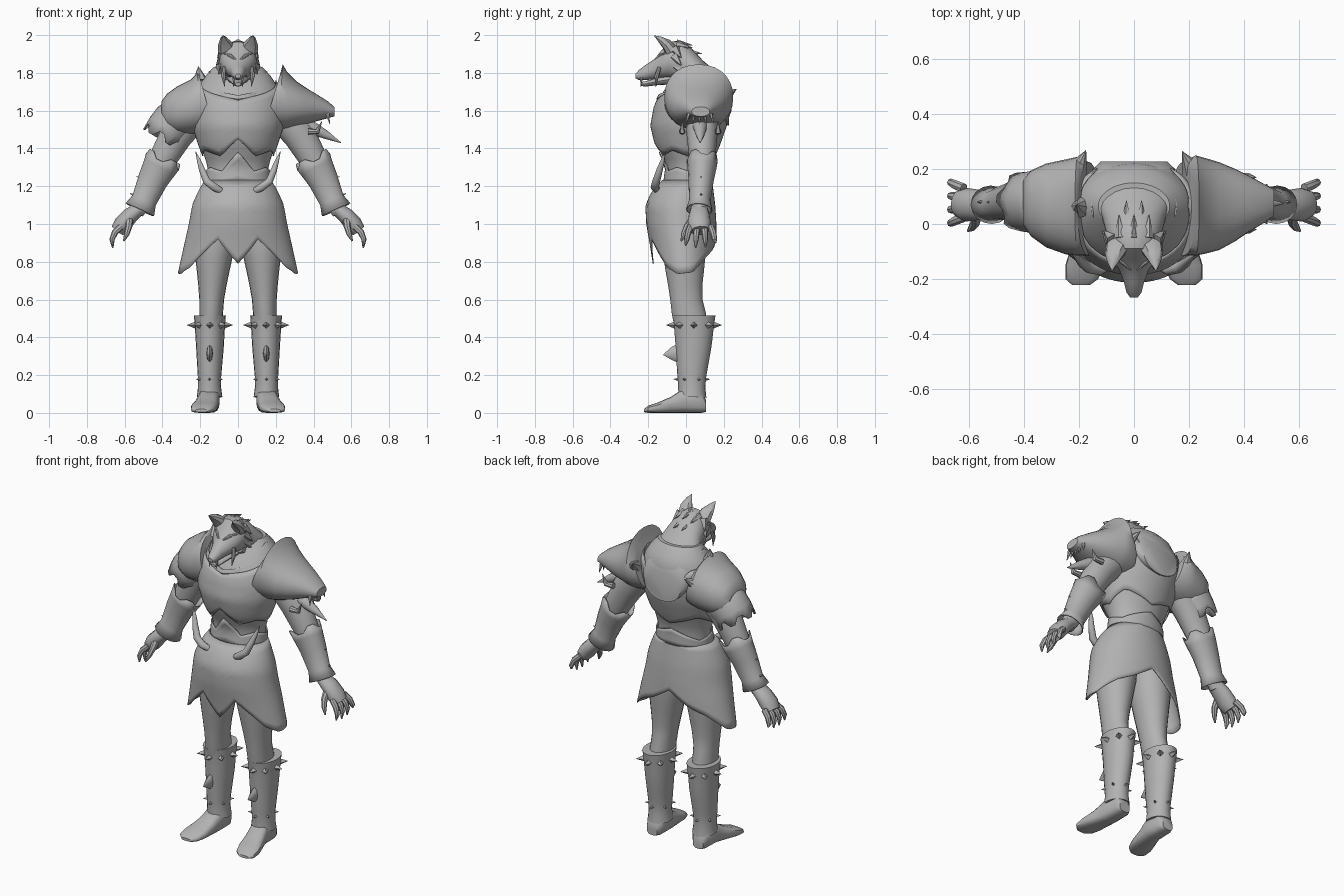
import bpy, bmesh, math
from mathutils import Vector

mat = bpy.data.materials.new("plain_grey")
mat.diffuse_color = (0.45, 0.45, 0.45, 1)


def lerp_table(table, k):
    """Linear interpolation in rows whose first entry is the sorted key."""
    if k <= table[0][0]:
        return table[0][1:]
    for a, b in zip(table, table[1:]):
        if k <= b[0]:
            t = (k - a[0]) / (b[0] - a[0])
            return [p + (q - p) * t for p, q in zip(a[1:], b[1:])]
    return table[-1][1:]


def skin(name, rings, cap=True, mirror=False, thick=0):
    """Join equal rings of points into a surface."""
    bm = bmesh.new()
    vs = [[bm.verts.new(p) for p in r] for r in rings]
    n = len(vs[0])
    for a, b in zip(vs, vs[1:]):
        for i in range(n):
            j = (i + 1) % n
            bm.faces.new((a[i], a[j], b[j], b[i]))
    if cap:
        bm.faces.new(vs[0][::-1])
        bm.faces.new(vs[-1])
    bmesh.ops.recalc_face_normals(bm, faces=bm.faces)
    me = bpy.data.meshes.new(name)
    bm.to_mesh(me)
    bm.free()
    me.materials.append(mat)
    ob = bpy.data.objects.new(name, me)
    bpy.context.collection.objects.link(ob)
    if thick:
        m = ob.modifiers.new("thickness", 'SOLIDIFY')
        m.thickness, m.offset = thick, 0
    if mirror:
        ob.modifiers.new("mirror", 'MIRROR')
    return ob


def shell(name, prof, bottom, top, n=48, rows=8, grow=0, **kw):
    """Upright tube. prof rows: z, x0, x1, y0, y1. bottom/top: height or rows (degrees from front, z)."""
    rings = []
    for r in range(rows + 1):
        ring = []
        for i in range(n):
            a = 2 * math.pi * i / n
            d = math.degrees(a)
            d = min(d, 360 - d)
            lo, hi = [f if isinstance(f, float) else lerp_table(f, d)[0] for f in (bottom, top)]
            z = lo + (hi - lo) * r / rows
            x0, x1, y0, y1 = lerp_table(prof, z)
            ring.append(((x0 + x1) / 2 + math.sin(a) * ((x1 - x0) / 2 + grow),
                         (y0 + y1) / 2 - math.cos(a) * ((y1 - y0) / 2 + grow), z))
        rings.append(ring)
    return skin(name, rings, **kw)


def loft(name, axis, rows, n=20, power=1.0, **kw):
    """Loft along x or y. rows: position, side0, side1, z0, z1, shear."""
    rings = []
    for row in rows:
        k, s0, s1, z0, z1 = row[:5]
        sh = row[5] if len(row) > 5 else 0
        ring = []
        for i in range(n):
            a = 2 * math.pi * i / n
            c, s = [math.copysign(abs(v) ** power, v) for v in (math.cos(a), math.sin(a))]
            side, z = (s0 + s1) / 2 + c * (s1 - s0) / 2, (z0 + z1) / 2 + s * (z1 - z0) / 2
            p = k + sh * s
            ring.append((p, side, z) if axis == 'x' else (side, p, z))
        rings.append(ring)
    return skin(name, rings, **kw)


def limb(name, pts, n=16, flat=1.0, jag=0, **kw):
    """Tube along a path. pts: x, y, z, radius. jag makes a toothed far end."""
    P = [Vector(p[:3]) for p in pts]
    rings = []
    for i, p in enumerate(P):
        t = (P[min(i + 1, len(P) - 1)] - P[max(i - 1, 0)]).normalized()
        u = Vector((0, 1, 0)) if abs(t.y) < 0.9 else Vector((1, 0, 0))
        w = t.cross(u).normalized()
        u = w.cross(t)
        off = jag if i == len(P) - 1 else 0
        rings.append([p + (u * math.cos(2 * math.pi * k / n) * flat + w * math.sin(2 * math.pi * k / n)) * pts[i][3]
                      + t * off * ((k // 2) % 2) for k in range(n)])
    return skin(name, rings, **kw)


def spike(name, base, tip, r, n=6, **kw):
    return limb(name, [(*base, r), (*tip, 0.001)], n=n, **kw)


# Torso, breastplate, collar and belt
body = [(1.15, -.165, .165, -.12, .13), (1.30, -.16, .16, -.10, .13), (1.36, -.178, .178, -.125, .145),
        (1.42, -.20, .20, -.155, .17), (1.52, -.232, .232, -.178, .205), (1.62, -.24, .24, -.16, .222),
        (1.70, -.225, .225, -.125, .228), (1.77, -.185, .185, -.07, .21), (1.83, -.13, .13, -.02, .15)]
shell("torso", body, 1.15, 1.83, rows=14)
shell("breastplate", body, [(0, 1.45), (28, 1.36), (60, 1.39), (90, 1.36), (130, 1.42), (180, 1.36)],
      [(0, 1.655), (35, 1.69), (90, 1.76), (140, 1.72), (180, 1.52)], rows=10, grow=.008, cap=False, thick=.006)
shell("abdomen_plate", body, 1.22, [(0, 1.38), (30, 1.28), (60, 1.30), (120, 1.26), (180, 1.32)],
      rows=4, grow=.007, cap=False, thick=.006)
shell("collar", [(1.64, -.17, .17, -.165, .22), (1.75, -.16, .16, -.11, .215), (1.83, -.15, .15, -.05, .18)],
      [(0, 1.66), (50, 1.68), (180, 1.62)], [(0, 1.68), (35, 1.70), (80, 1.81), (110, 1.80), (140, 1.72), (180, 1.66)],
      rows=4, cap=False, thick=.006)

# Skirt with a pointed hem and long side flaps
skirt = [(.74, -.315, .315, -.165, .155), (.90, -.28, .28, -.19, .16), (1.0, -.257, .257, -.208, .158),
         (1.1, -.24, .24, -.212, .152), (1.18, -.205, .205, -.175, .142), (1.23, -.172, .172, -.125, .135)]
shell("skirt", skirt, [(0, .79), (22.5, .92), (56, .77), (75, .735), (105, .745), (135, .83), (155, .87), (180, .95)],
      [(0, 1.23), (150, 1.23), (180, 1.26)], n=64, rows=12, cap=False, thick=.006)
limb("belt_tusk", [(.09, -.15, 1.175, .017), (.125, -.165, 1.195, .022), (.165, -.158, 1.225, .021),
                   (.19, -.14, 1.285, .017), (.205, -.125, 1.33, .012), (.225, -.11, 1.385, .001)], n=10, mirror=True)

# Legs, boots and feet
shell("leg", [(.45, .085, .205, -.06, .11), (.55, .078, .205, -.08, .105), (.62, .072, .205, -.085, .08),
              (.75, .045, .218, -.108, .095), (.9, .012, .235, -.13, .11), (1.05, .005, .22, -.12, .11)],
      .45, 1.05, n=20, rows=8, mirror=True)
boot = [(.08, .082, .218, -.045, .108), (.13, .09, .212, -.038, .102), (.18, .09, .212, -.045, .105),
        (.35, .075, .222, -.055, .135), (.48, .068, .23, -.065, .15), (.52, .064, .234, -.073, .157)]
shell("boot", boot, [(0, .11), (60, .085), (180, .08)], .515, n=20, rows=8, mirror=True)
loft("foot", 'y', [(.105, .12, .19, .005, .07), (.08, .10, .205, 0, .12), (-.02, .097, .21, 0, .125),
                   (-.08, .105, .228, 0, .085), (-.15, .112, .25, 0, .055), (-.2, .13, .25, 0, .038),
                   (-.222, .16, .225, .004, .02)], n=16, power=.7, mirror=True)
for z, count, size in ((.465, 8, .021), (.178, 6, .011)):
    x0, x1, y0, y1 = lerp_table(boot, z)
    for i in range(count):
        a = 2 * math.pi * i / count
        d = Vector((math.sin(a), -math.cos(a), 0))
        c = Vector(((x0 + x1) / 2 + d.x * (x1 - x0) / 2, (y0 + y1) / 2 + d.y * (y1 - y0) / 2, z))
        spike("boot_stud", c - d * .008, c + d * size * 1.9, size, n=4, mirror=True)
loft("shin_fin", 'y', [(-.04, .132, .168, .265, .365), (-.075, .135, .165, .28, .35), (-.118, .148, .152, .305, .312)],
     n=8, mirror=True)

# Arms, bracers and hands
limb("arm", [(.17, .08, 1.64, .095), (.25, .085, 1.57, .097), (.33, .085, 1.465, .088), (.395, .085, 1.35, .075),
             (.47, .08, 1.19, .06), (.54, .07, 1.06, .042)], n=18, flat=.92, mirror=True)
limb("bracer", [(.52, .07, 1.075, .08), (.497, .073, 1.125, .064), (.45, .08, 1.235, .077),
                (.415, .085, 1.30, .088), (.400, .085, 1.33, .095)], n=16, flat=.84, jag=.03, cap=False,
     thick=.006, mirror=True)
for x, z in ((.525, 1.25), (.56, 1.16)):
    spike("bracer_stud", (x - .03, .08, z - .015), (x + .012, .08, z + .002), .014, n=4, mirror=True)
limb("palm", [(.525, .07, 1.08, .036), (.57, .07, 1.045, .043), (.61, .07, 1.0, .047), (.637, .075, .965, .038)],
     n=12, flat=1.3, mirror=True)
for i in range(4):
    y = .025 + .035 * i
    s = (i - 1.5) * .009
    drop = (.0, .012, .008, -.015)[i]
    limb("finger", [(.62, y, .985, .018), (.652, y + s, .955, .017), (.667, y + 1.6 * s, .918, .014),
                    (.663, y + 2 * s, .885 - drop, .004)], n=8, mirror=True)
limb("thumb", [(.575, .04, 1.03, .022), (.578, .005, .985, .018), (.59, -.013, .945, .014), (.605, -.025, .91, .004)],
     n=8, mirror=True)

# Beast-head shoulder guard on the +x side
loft("beast_shoulder", 'x', [(.18, -.115, .225, 1.50, 1.80, .045), (.225, -.115, .25, 1.495, 1.845, .012),
                             (.26, -.108, .24, 1.50, 1.805), (.31, -.095, .225, 1.515, 1.755),
                             (.37, -.062, .20, 1.53, 1.715), (.42, -.028, .175, 1.545, 1.685),
                             (.475, .005, .145, 1.56, 1.65), (.51, .03, .125, 1.57, 1.62)], n=28, power=.92)
limb("beast_jaw", [(.33, .075, 1.53, .05), (.40, .075, 1.505, .035), (.46, .075, 1.475, .025), (.545, .075, 1.43, .002)], n=10)
for y in (.0, .035, .07, .105, .145):
    spike("beast_tooth", (.475, .075 + (y - .075) * .8, 1.585), (.485, y, 1.53), .012)
for y in (-.02, .17):
    limb("beast_tusk", [(.37, y, 1.49, .018), (.42, y, 1.49, .015), (.445, y, 1.545, .001)], n=8)
spike("beast_crest", (.215, .19, 1.66), (.175, .265, 1.715), .045, n=8)

# Layered shoulder guard on the -x side
loft("layered_shoulder", 'x', [(-.165, -.115, .225, 1.49, 1.79, -.04), (-.205, -.115, .245, 1.48, 1.80, -.01),
                               (-.25, -.11, .235, 1.475, 1.765), (-.32, -.085, .22, 1.475, 1.73),
                               (-.375, -.045, .195, 1.49, 1.69), (-.405, .0, .16, 1.53, 1.65)], n=28, power=.92)
limb("shoulder_lower_layer", [(-.295, .085, 1.585, .10), (-.34, .083, 1.54, .112), (-.375, .08, 1.50, .108),
                              (-.39, .08, 1.475, .106)], n=24, jag=.035, cap=False, thick=.008)
spike("shoulder_peak", (-.20, .06, 1.76), (-.21, .07, 1.835), .04, n=8)
spike("shoulder_crest", (-.21, .19, 1.66), (-.175, .268, 1.715), .045, n=8)

# Head, mane, neck and jaw
loft("head", 'y', [(.228, -.12, .12, 1.52, 1.70), (.20, -.15, .15, 1.53, 1.765), (.15, -.165, .165, 1.56, 1.815),
                   (.09, -.15, .15, 1.62, 1.865), (.03, -.118, .118, 1.69, 1.93), (-.03, -.102, .102, 1.745, 1.97),
                   (-.09, -.097, .097, 1.768, 1.965), (-.13, -.08, .08, 1.772, 1.92), (-.165, -.055, .055, 1.767, 1.875),
                   (-.21, -.037, .037, 1.762, 1.845), (-.25, -.027, .027, 1.762, 1.815),
                   (-.267, -.014, .014, 1.772, 1.795)], n=28)
loft("lower_jaw", 'y', [(-.06, -.06, .06, 1.74, 1.80), (-.15, -.04, .04, 1.735, 1.775),
                        (-.21, -.027, .027, 1.728, 1.757), (-.24, -.015, .015, 1.73, 1.75)], n=12)
limb("ear", [(.06, -.08, 1.92, .046), (.07, -.105, 1.955, .038), (.077, -.14, 1.98, .02), (.08, -.17, 1.998, .001)],
     n=8, flat=.75, mirror=True)
limb("brow", [(.012, -.165, 1.868, .006), (.04, -.14, 1.89, .01), (.075, -.112, 1.905, .005)], n=8, mirror=True)
spike("fang", (.022, -.235, 1.772), (.024, -.24, 1.725), .008, mirror=True)
limb("cheek_tusk", [(.072, -.14, 1.83, .01), (.078, -.155, 1.785, .012), (.07, -.16, 1.725, .001)], n=8, mirror=True)
for x, y, z in ((.116, -.04, 1.86), (.11, -.04, 1.90), (.105, -.03, 1.81), (.085, -.04, 1.765)):
    spike("cheek_tuft", (x * .7, y - .02, z + .025), (x, y + .015, z - .02), .03, n=5, mirror=True)

# Mane tufts lying along the crown and nape
for x, y, z in ((0, .0, 1.955), (.05, .0, 1.942), (.025, .05, 1.91)):
    spike("mane_tuft", (x, y - .05, z + .002), (x * 1.1, y + .035, z - .008), .022, n=5, mirror=True)

# Smooth shading with sharp creases
bpy.ops.object.select_all(action='SELECT')
bpy.context.view_layer.objects.active = bpy.context.selected_objects[0]
bpy.ops.object.shade_smooth_by_angle(angle=math.radians(40))
